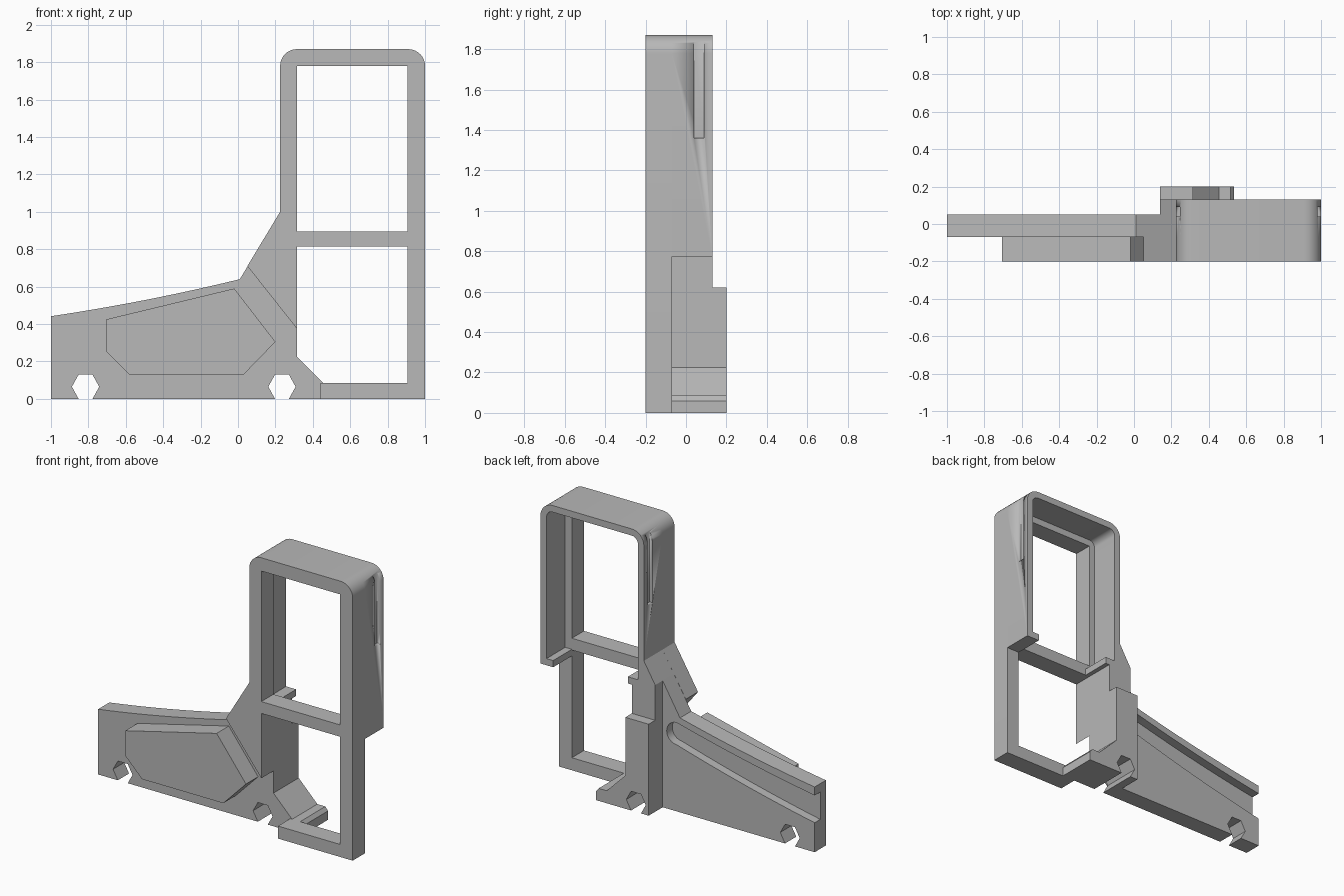
import bpy, bmesh, math

if "Cube" in bpy.data.objects:
    bpy.data.objects.remove(bpy.data.objects["Cube"])

grey = bpy.data.materials.new("matte grey")
grey.diffuse_color = (0.48, 0.48, 0.48, 1)
grey.use_nodes = True
grey.node_tree.nodes["Principled BSDF"].inputs["Base Color"].default_value = grey.diffuse_color


def plate(name, y0, y1, *loops):
    """Extrude (x, z) outlines from y0 to y1; loops after the first are holes."""
    bm = bmesh.new()
    edges = []
    for loop in loops:
        vs = [bm.verts.new((x, y0, z)) for x, z in loop]
        edges += [bm.edges.new((vs[i - 1], vs[i])) for i in range(len(vs))]
    bmesh.ops.triangle_fill(bm, edges=edges, use_beauty=True)
    geo = bmesh.ops.extrude_face_region(bm, geom=bm.faces[:])["geom"]
    for v in geo:
        if isinstance(v, bmesh.types.BMVert):
            v.co.y = y1
    bmesh.ops.recalc_face_normals(bm, faces=bm.faces[:])
    me = bpy.data.meshes.new(name)
    bm.to_mesh(me)
    bm.free()
    me.materials.append(grey)
    me.shade_smooth()
    me.set_sharp_from_angle(angle=math.radians(25))
    ob = bpy.data.objects.new(name, me)
    bpy.context.collection.objects.link(ob)
    return ob


def arc(cx, cz, r, a0, a1, n=8):
    return [(cx + r * math.cos(math.radians(a0 + (a1 - a0) * i / n)),
             cz + r * math.sin(math.radians(a0 + (a1 - a0) * i / n))) for i in range(n + 1)]


def notch(cx):
    """Hexagonal notch open at the bottom edge, listed left to right."""
    return [(cx - .037, 0), (cx - .073, .065), (cx - .037, .13),
            (cx + .037, .13), (cx + .073, .065), (cx + .037, 0)]


def bow(x0, z0, x1, z1, sag, n=12):
    """Gently sagging line between two points."""
    return [(x0 + (x1 - x0) * i / n,
             z0 + (z1 - z0) * i / n - 4 * sag * (i / n) * (1 - i / n)) for i in range(n + 1)]


FRONT, MID, LEG_BACK, SHELL_BACK, BLOCK_BACK = -.2, -.07, .05, .13, .2
top_corners = arc(.91, 1.78, .09, 0, 90) + arc(.315, 1.78, .09, 90, 180)

# Front frame with diagonal strut, crossbar and open lower window
plate("front_frame", FRONT, MID,
      [(1, 0)] + top_corners +
      [(.225, 1.0), (.05, .71), (.315, .375), (.315, .815), (.905, .815),
       (.905, .085), (.44, .085), (.44, 0)],
      [(.315, .895), (.905, .895), (.905, 1.78), (.315, 1.78)])

# Thin rear shell around the upper window
shell = plate("rear_shell", MID, SHELL_BACK,
              [(1, .775)] + top_corners + [(.225, 1.0), (.27, 1.0)] +
              arc(.315, 1.78, .045, 180, 90) + arc(.91, 1.78, .045, 90, 0) +
              [(.955, .82), (.905, .82), (.905, .775)])

# Narrow slots in both outer sides of the shell
for x0, x1 in ((.98, 1.1), (.12, .245)):
    cutter = plate("slot_cutter", .04, .09, [(x0, 1.36), (x1, 1.36), (x1, 1.84), (x0, 1.84)])
    cutter.hide_render = True
    mod = shell.modifiers.new("slot", "BOOLEAN")
    mod.operation, mod.solver, mod.object = "DIFFERENCE", "EXACT", cutter
    dg = bpy.context.evaluated_depsgraph_get()
    me = bpy.data.meshes.new_from_object(shell.evaluated_get(dg))
    shell.modifiers.clear()
    shell.data = me
    bpy.data.objects.remove(cutter)

# Column joining the shell to the foot block, with a small inner ledge
plate("column", MID, SHELL_BACK,
      [(.14, .5), (.315, .5), (.315, .815), (.345, .815), (.345, .86),
       (.27, .86), (.27, 1.0), (.225, 1.0), (.14, .858)])

# Foot block with chamfered toe and notch
plate("foot_block", MID, BLOCK_BACK,
      [(.14, 0)] + notch(.235) +
      [(.535, 0), (.535, .06), (.515, .085), (.455, .085), (.315, .225), (.315, .62), (.14, .62)])

# Long leg: solid front layer, and a back layer with a slot open at the end
leg_top = bow(.01, .64, -1, .442, .012)
leg_base = [(-1, 0)] + notch(-.815) + [(.14, 0), (.14, .858)] + leg_top
plate("leg", MID, -.01, leg_base)
slot = (bow(-1, .385, .03, .6, .012) + arc(.035, .527, .075, 75, -75, 10) +
        bow(.03, .45, -1, .2, .012))
plate("leg_slot_rails", -.01, LEG_BACK, leg_base + slot)

# Raised pad on the front of the leg
plate("front_pad", FRONT, MID,
      [(-.705, .425), (-.705, .255), (-.58, .13), (.03, .13), (.2, .305), (-.02, .59)])
